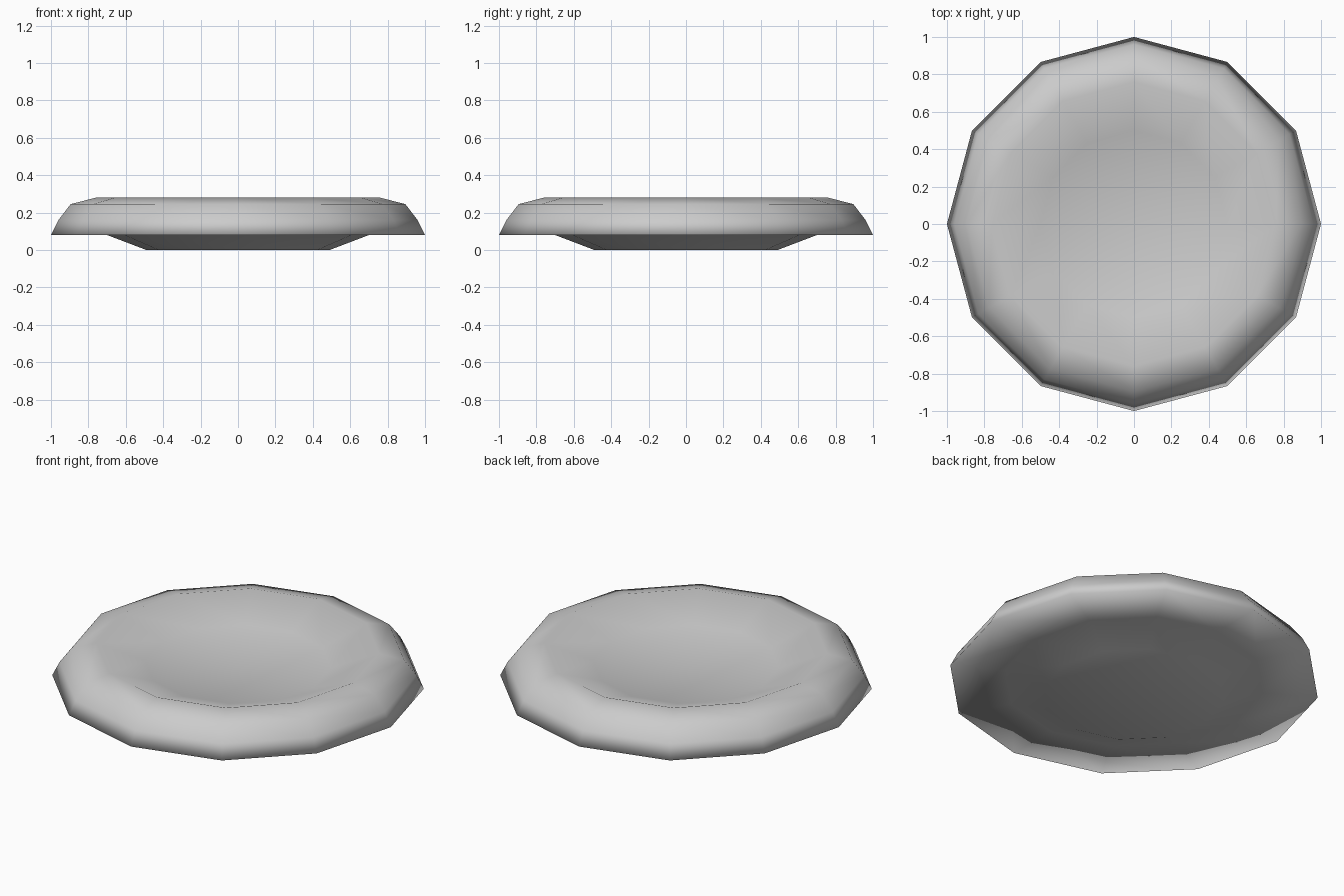
import bpy, bmesh, math

if "Cube" in bpy.data.objects:
    bpy.data.objects.remove(bpy.data.objects["Cube"])

SIDES = 12

# Cross-section (radius, height)
PROFILE = [
    (0.00, 0.165), (0.50, 0.185), (0.76, 0.28),  # dished top up to the crest
    (0.895, 0.245), (0.96, 0.16), (1.00, 0.08),  # rounded outer rim
    (0.70, 0.08),                                # flat underside of the rim
    (0.49, 0.00), (0.00, 0.00),                  # tapered foot
]


def lathe(name, profile, sides):
    bm = bmesh.new()
    verts = [bm.verts.new((r, 0, z)) for r, z in profile]
    edges = [bm.edges.new(pair) for pair in zip(verts, verts[1:])]
    bmesh.ops.spin(bm, geom=verts + edges, cent=(0, 0, 0), axis=(0, 0, 1),
                   angle=math.tau, steps=sides, use_duplicate=False)
    bmesh.ops.remove_doubles(bm, verts=bm.verts, dist=1e-4)
    bmesh.ops.recalc_face_normals(bm, faces=bm.faces)
    for face in bm.faces:
        face.smooth = True
    mesh = bpy.data.meshes.new(name)
    bm.to_mesh(mesh)
    bm.free()
    obj = bpy.data.objects.new(name, mesh)
    bpy.context.collection.objects.link(obj)
    return obj


# Shallow twelve-sided dish with a thick rim and a tapered foot
lathe("dish", PROFILE, SIDES)
